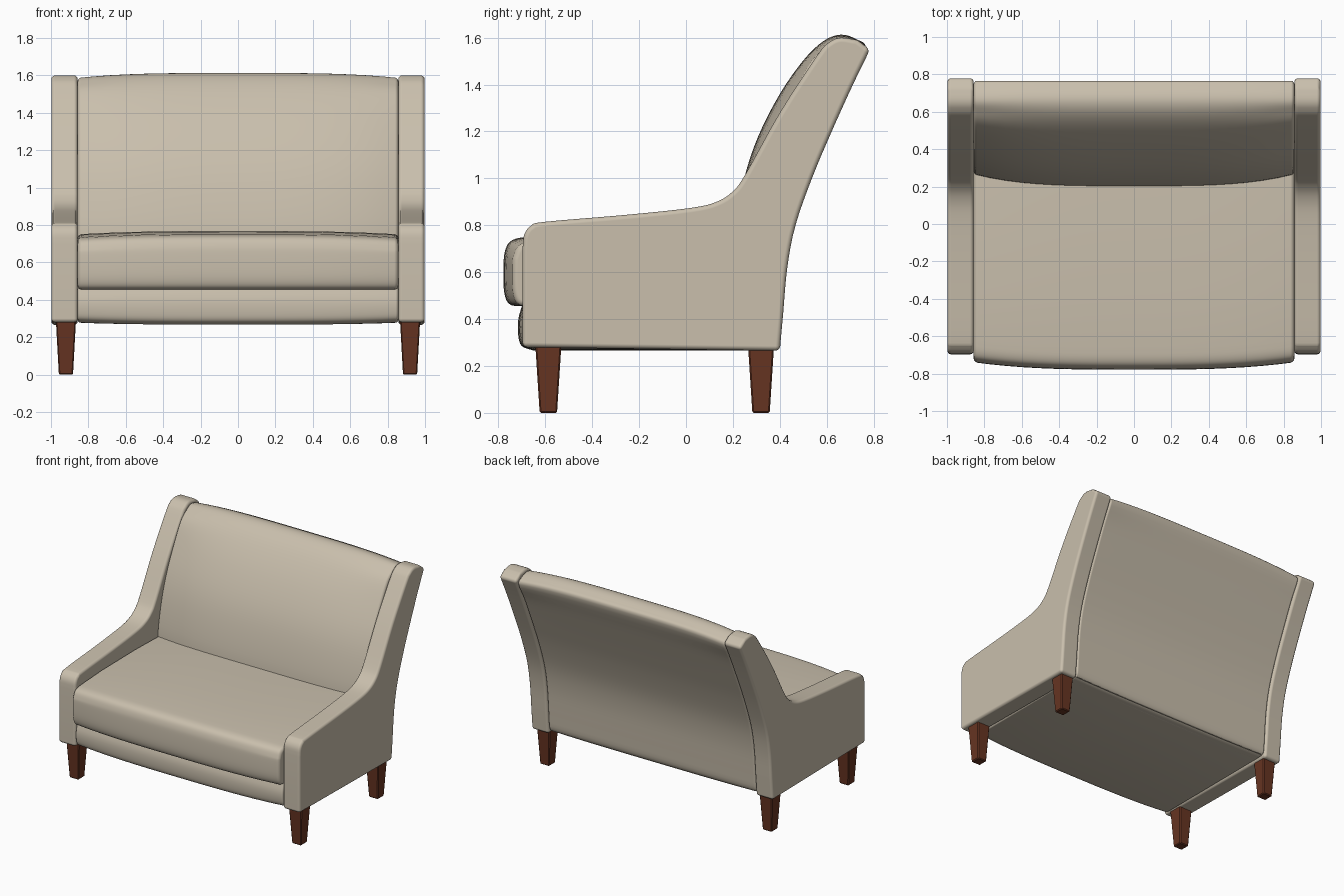
import bpy, bmesh
from mathutils import Vector

if "Cube" in bpy.data.objects:
    bpy.data.objects.remove(bpy.data.objects["Cube"])


def material(name, rgb):
    m = bpy.data.materials.new(name)
    m.diffuse_color = (*rgb, 1)
    m.use_nodes = True
    m.node_tree.nodes["Principled BSDF"].inputs["Base Color"].default_value = m.diffuse_color
    return m


FABRIC = material("beige fabric", (0.585, 0.52, 0.415))
WOOD = material("reddish brown wood", (0.135, 0.035, 0.016))


def spline(pts, n=4):
    """Smooth open curve through the points."""
    p = [Vector(q) for q in pts]
    p = [2 * p[0] - p[1]] + p + [2 * p[-1] - p[-2]]
    out = []
    for a, b, c, d in zip(p, p[1:], p[2:], p[3:]):
        for i in range(n):
            t = i / n
            out.append(0.5 * (2 * b + (c - a) * t + (2 * a - 5 * b + 4 * c - d) * t * t
                              + (3 * b - a - 3 * c + d) * t ** 3))
    return out + [p[-2]]


def loft(name, xs, profile, mat, bevel, segments=3, smooth=True):
    """Skin (y, z) profiles placed at each x, capped and with softened edges."""
    bm = bmesh.new()
    rings = [[bm.verts.new((x, q[0], q[1])) for q in profile(x)] for x in xs]
    n = len(rings[0])
    for a, b in zip(rings, rings[1:]):
        for i in range(n):
            j = (i + 1) % n
            bm.faces.new((a[i], a[j], b[j], b[i]))
    bm.faces.new(rings[0])
    bm.faces.new(rings[-1])
    bmesh.ops.recalc_face_normals(bm, faces=bm.faces)
    for f in bm.faces:
        f.smooth = smooth
    me = bpy.data.meshes.new(name)
    bm.to_mesh(me)
    bm.free()
    me.materials.append(mat)
    ob = bpy.data.objects.new(name, me)
    bpy.context.collection.objects.link(ob)
    mod = ob.modifiers.new("soft edges", 'BEVEL')
    mod.width = bevel
    mod.segments = segments
    mod.limit_method = 'ANGLE'
    mod.angle_limit = 0.7
    mod.use_clamp_overlap = False
    mod.harden_normals = smooth
    return ob


W = 0.858
XS = [W * i / 10 for i in range(-10, 11)]


# Side panels: low arm sweeping up into the raked back
def panel_profile(x):
    arm = spline([(-0.697, 0.70), (-0.69, 0.76), (-0.66, 0.799), (-0.60, 0.815),
                  (-0.25, 0.845), (0.02, 0.874), (0.13, 0.90), (0.20, 0.945),
                  (0.255, 1.02), (0.40, 1.28), (0.56, 1.525), (0.61, 1.58),
                  (0.66, 1.60), (0.73, 1.59)])
    back = spline([(0.785, 1.55), (0.705, 1.385), (0.617, 1.19), (0.537, 1.0),
                   (0.467, 0.80), (0.432, 0.62), (0.414, 0.42), (0.40, 0.265)])
    return arm + back + [Vector((-0.697, 0.28))]


for side, label in ((-1, "left"), (1, "right")):
    loft(f"{label}_side_panel", [side * 0.857, side * 0.998], panel_profile, FABRIC, 0.02)


# Base rail under the seat, bowed at the front
def base_profile(x):
    t = abs(x / W) ** 3
    f, b = -0.715 + 0.02 * t, 0.267 + 0.012 * t
    return spline([(f + 0.06, b), (f + 0.015, b + 0.018), (f, b + 0.06),
                   (f, 0.40), (f + 0.02, 0.47)]) + [Vector((0.34, 0.47)), Vector((0.34, b))]


loft("base", XS, base_profile, FABRIC, 0.015)


# Seat cushion, crowned and bowed
def seat_profile(x):
    t = abs(x / W) ** 3
    f, d = -0.778 + 0.04 * t, -0.018 * t
    front = [(f + 0.06, 0.455), (f + 0.03, 0.461), (f + 0.01, 0.485), (f, 0.54), (f, 0.64),
             (f + 0.006, 0.69 + d), (f + 0.024, 0.727 + d), (f + 0.06, 0.745 + d),
             (f + 0.12, 0.752 + d)]
    top = [(-0.4, 0.764 + d), (0.0, 0.768 + d), (0.32, 0.76 + d), (0.32, 0.455)]
    return spline(front) + [Vector(q) for q in top]


loft("seat_cushion", XS, seat_profile, FABRIC, 0.022)


# Backrest: padded front, rolled top, outer back running down to the base
def back_profile(x):
    t = abs(x / W) ** 3.5
    s, d = 0.065 * t, -0.027 * t
    front = [(0.20 + s, 0.60), (0.205 + s, 0.78), (0.248 + s, 1.0), (0.308 + s, 1.18),
             (0.40 + s * 0.9, 1.36), (0.50 + s * 0.6, 1.503), (0.585 + s * 0.3, 1.585 + d),
             (0.66, 1.613 + d), (0.73, 1.592 + d), (0.765, 1.55 + d)]
    back = [(0.694, 1.385), (0.608, 1.19), (0.528, 1.0), (0.459, 0.80),
            (0.424, 0.62), (0.407, 0.42), (0.397, 0.31), (0.37, 0.268 + 0.01 * t)]
    return spline(front + back) + [Vector((0.30, 0.268 + 0.01 * t)), Vector((0.30, 0.60))]


loft("backrest", XS, back_profile, FABRIC, 0.018)

# Tapered square legs
for y, row in ((-0.587, "front"), (0.32, "back")):
    for side, label in ((-1, "left"), (1, "right")):
        def leg_profile(x, y=y):
            return [(y - 0.037, 0), (y + 0.037, 0), (y + 0.056, 0.295), (y - 0.056, 0.295)]
        leg = loft(f"{row}_{label}_leg", [side * 0.92 - 0.054, side * 0.92 + 0.054],
                   leg_profile, WOOD, 0.006, 1, smooth=False)
        for v in leg.data.vertices:
            if v.co.z < 0.1:
                v.co.x = side * 0.92 + (v.co.x - side * 0.92) * 0.7
